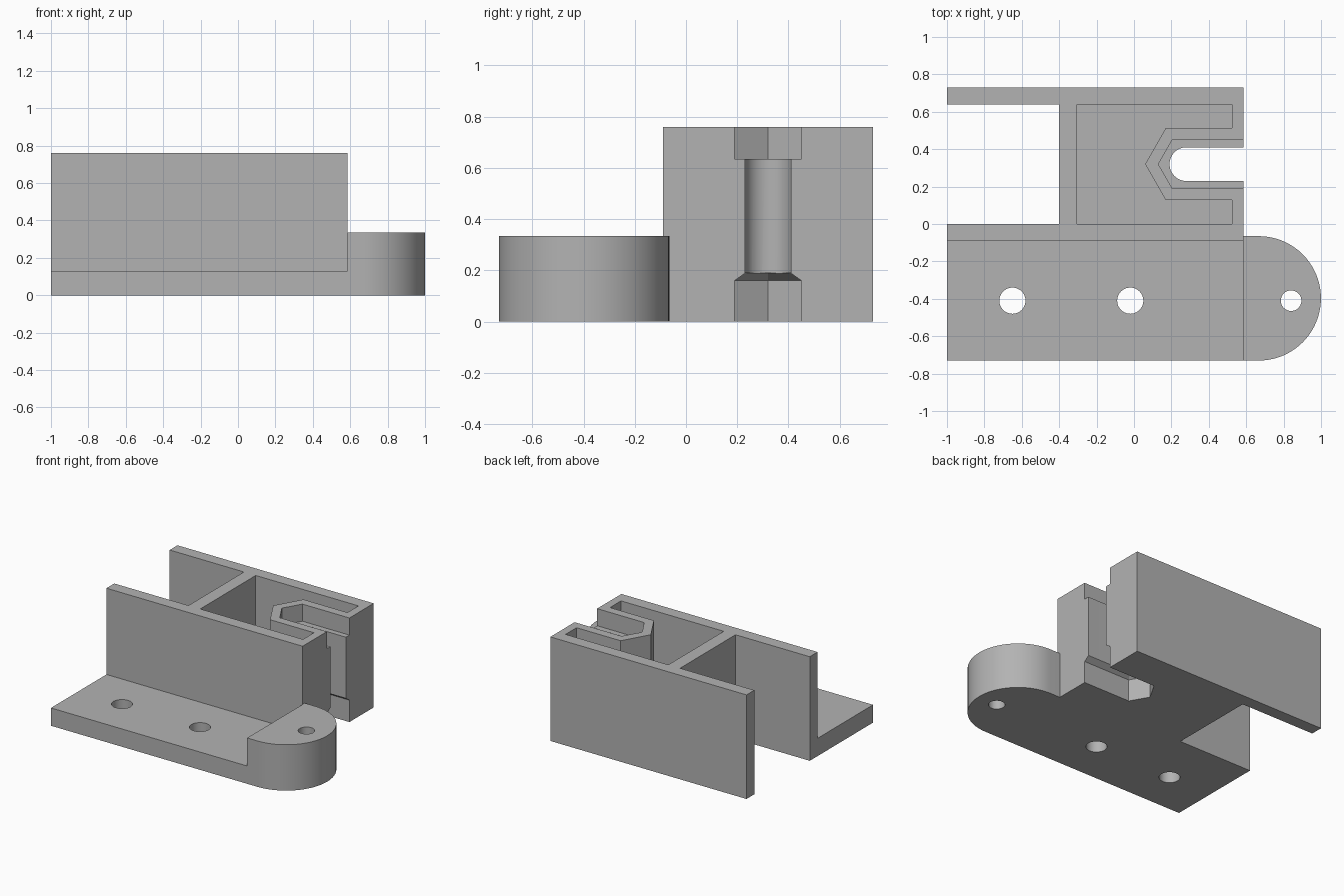
import bpy
import bmesh
from math import pi, sin, cos, radians

cube = bpy.data.objects.get("Cube")
if cube:
    bpy.data.objects.remove(cube, do_unlink=True)

grey = bpy.data.materials.new("plain grey")
grey.use_nodes = True
colour = (0.45, 0.45, 0.45, 1)
grey.diffuse_color = colour
grey.node_tree.nodes["Principled BSDF"].inputs["Base Color"].default_value = colour


def loft(name, bottom, top):
    """Solid between two matching rings of 3D points."""
    bm = bmesh.new()
    a = [bm.verts.new(p) for p in bottom]
    b = [bm.verts.new(p) for p in top]
    bm.faces.new(a)
    bm.faces.new(b)
    for i in range(len(a)):
        j = (i + 1) % len(a)
        bm.faces.new((a[i], a[j], b[j], b[i]))
    bmesh.ops.recalc_face_normals(bm, faces=bm.faces)
    mesh = bpy.data.meshes.new(name)
    bm.to_mesh(mesh)
    bm.free()
    mesh.materials.append(grey)
    ob = bpy.data.objects.new(name, mesh)
    bpy.context.collection.objects.link(ob)
    return ob


def prism(name, outline, z0, z1):
    return loft(name, [(x, y, z0) for x, y in outline], [(x, y, z1) for x, y in outline])


def arc(cx, cy, r, start, end, n):
    return [(cx + r * cos(start + (end - start) * i / n),
             cy + r * sin(start + (end - start) * i / n)) for i in range(n + 1)]


def combine(target, tool, operation):
    mod = target.modifiers.new(tool.name, "BOOLEAN")
    mod.operation = operation
    mod.solver = "EXACT"
    mod.object = tool
    bpy.context.view_layer.objects.active = target
    bpy.ops.object.modifier_apply(modifier=mod.name)
    bpy.data.objects.remove(tool, do_unlink=True)


HEIGHT, PLATE, EAR = 0.76, 0.13, 0.335
END = 0.585          # right end of the block
FRONT, WALL, BACK = -0.73, -0.09, 0.73
SLOT_Y = 0.32        # centre line of the bolt slot
OUT = 1.0            # cutters run past the block

# Block and foot plate as one L-shaped section along x
section = [(FRONT, 0), (BACK, 0), (BACK, HEIGHT), (WALL, HEIGHT), (WALL, PLATE), (FRONT, PLATE)]
bracket = loft("bracket", [(-1, y, z) for y, z in section], [(END, y, z) for y, z in section])

# Rounded ear on the right end
ear = [(END, FRONT)] + arc(0.667, -0.3975, 0.3325, -pi / 2, pi / 2, 40) + [(END, -0.065)]
combine(bracket, prism("ear", ear, 0, EAR), "UNION")


def cut(name, outline, z0, z1):
    combine(bracket, prism(name, outline, z0, z1), "DIFFERENCE")


# Open channel on the left
cut("channel", [(-1.1, 0), (-0.4, 0), (-0.4, 0.64), (-1.1, 0.64)], -0.1, 1)


def pointed(tip, shoulder, half, end):
    """Hexagon-ended slot outline pointing to -x."""
    return [(end, SLOT_Y - half), (end, SLOT_Y + half), (shoulder, SLOT_Y + half),
            (tip, SLOT_Y), (shoulder, SLOT_Y - half)]


# Hollow pocket wrapping around the slot housing
inner = pointed(0.06, 0.17, 0.193, 0.525)
pocket = [(-0.305, 0), (0.525, 0), inner[0]] + inner[:1:-1] + [inner[1], (0.525, 0.64), (-0.305, 0.64)]
cut("pocket", pocket, PLATE, 1)

# Nut recesses above and below, the lower one with a tapered roof
nut = pointed(0.13, 0.205, 0.13, OUT)
roof = pointed(0.18, 0.23, 0.088, OUT)
cut("top_recess", nut, 0.635, 1)
cut("bottom_recess", nut, -0.1, 0.16)
combine(bracket, loft("recess_roof", [(x, y, 0.16) for x, y in nut],
                      [(x, y, 0.19) for x, y in roof]), "DIFFERENCE")

# Round-ended bolt slot
slot = arc(0.28, SLOT_Y, 0.09, pi / 2, 3 * pi / 2, 24)
cut("bolt_slot", slot + [(OUT, SLOT_Y - 0.09), (OUT, SLOT_Y + 0.09)], -0.1, 1)

# Screw holes
for x, r in ((-0.65, 0.07), (-0.02, 0.07), (0.84, 0.055)):
    cut("screw_hole", arc(x, -0.41, r, 0, 2 * pi, 40)[:-1], -0.1, 1)

bpy.ops.object.select_all(action="DESELECT")
bracket.select_set(True)
bpy.context.view_layer.objects.active = bracket
bpy.ops.object.shade_smooth_by_angle(angle=radians(25))
